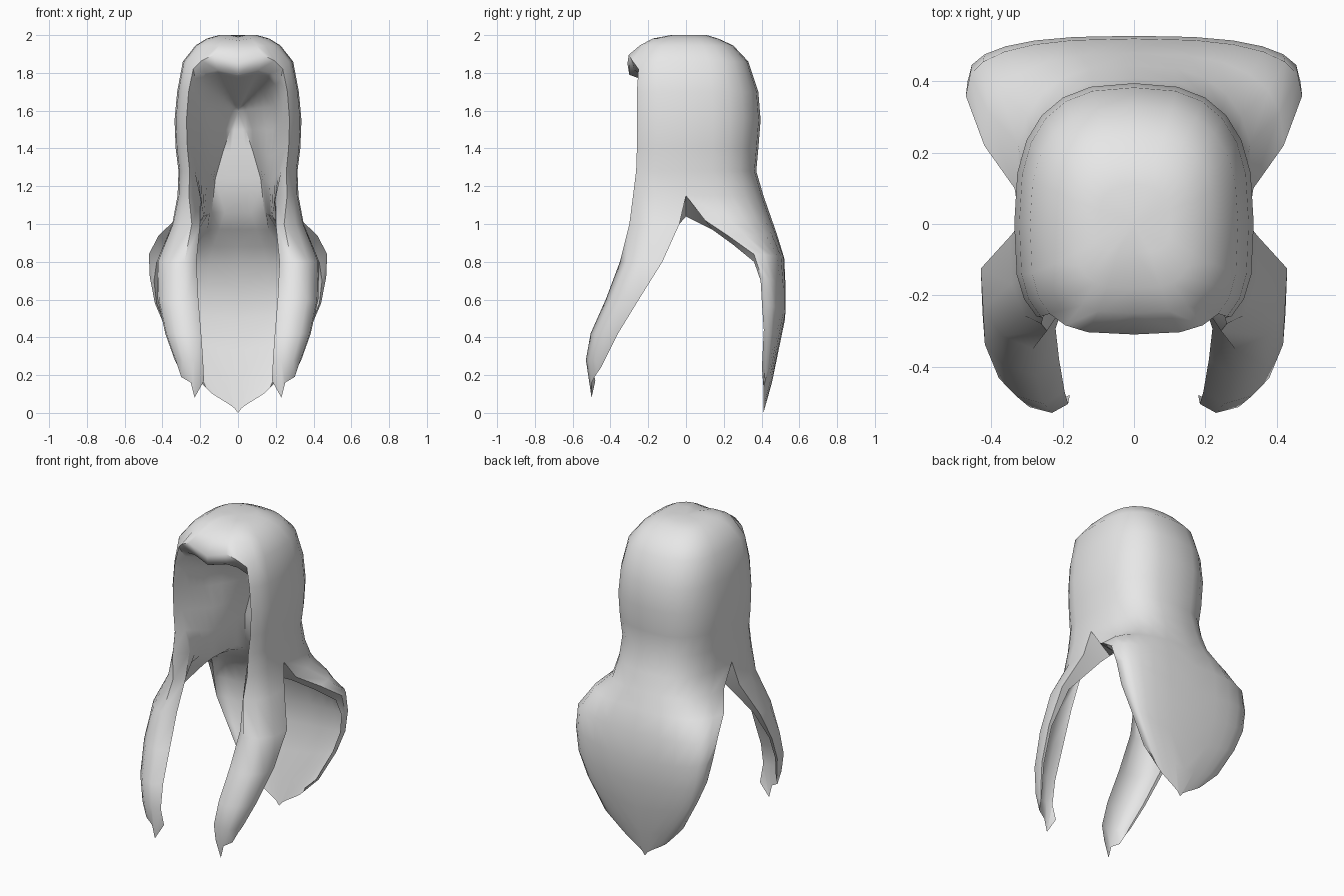
import bpy, bmesh, math
from mathutils import Vector

cube = bpy.data.objects.get("Cube")
if cube:
    bpy.data.objects.remove(cube, do_unlink=True)

FRONT, BACK = 0.6, 0.75   # squareness of the cross-section, front and back half
N = 12                    # columns from front centre to back centre


def cap_row(z, w, yf, yb):
    """Half ring from the front centre round to the back centre."""
    row = []
    for j in range(N + 1):
        t = math.pi * j / N
        p = FRONT if j < N / 2 else BACK
        y = (-yf if j < N / 2 else yb) * abs(math.cos(t)) ** p
        x = 0.0 if j in (0, N) else w * math.sin(t) ** p
        row.append((x, y, z))
    return row


def back_row(xe, ye, ze, yb, zc, p=BACK):
    """Row of the back panel from its side edge to the centre line."""
    row = []
    for j in range(7):
        u = j / 6
        a = u * math.pi / 2
        x = 0.0 if j == 6 else xe * math.cos(a) ** p
        row.append((x, ye + (yb - ye) * math.sin(a) ** BACK, ze + (zc - ze) * u))
    return row


def lock_row(z, xi, xo, yf, yb):
    """Row of a front lock from its inner edge round to its rear edge."""
    w, d = xo - xi, yb - yf
    return [(xi, yf + 0.25 * d, z), (xi + 0.3 * w, yf, z), (xi + 0.72 * w, yf + 0.16 * d, z),
            (xi + 0.97 * w, yf + 0.5 * d, z), (xo, yb, z)]


def lining_row(edge, side, back):
    """Row of the hollow: face edge, side wall, back corner, centre line."""
    e, s, b = Vector(edge), Vector(side), Vector(back)
    c = Vector((0, b.y, b.z))
    return ([e.lerp(s, k / 4) for k in range(4)] + [s.lerp(b, k / 4) for k in range(4)]
            + [b, b.lerp(c, 0.5), c])


def lock_inside(row, dx):
    """Flatter copy of a lock row, with its rear edge moved in by dx."""
    first, rear = Vector(row[0]), Vector(row[-1]) - Vector((dx, 0, 0))
    return [Vector(p).lerp(first.lerp(rear, k / 4), 0.4 if k < 4 else 1) for k, p in enumerate(row)]


bm = bmesh.new()


def add_grid(rows):
    grid = [[bm.verts.new(p) for p in row] for row in rows]
    for a, b in zip(grid, grid[1:]):
        for j in range(len(a) - 1):
            bm.faces.new((a[j], a[j + 1], b[j + 1], b[j]))


# Crown: closed rings down to the hairline, dipping along the parting
crown = [cap_row(*r) for r in [(1.995, 0, 0, 0), (2.0, 0.10, 0.08, 0.11),
                               (1.982, 0.165, 0.18, 0.17), (1.945, 0.225, 0.25, 0.25),
                               (1.86, 0.292, 0.31, 0.33)]]
for row in crown[1:4]:
    x, y, z = row[0]
    row[0] = (x, y, z - 0.01)
for j, z in enumerate((1.85, 1.895, 1.865, 1.82)):
    crown[-1][j] = (*crown[-1][j][:2], z)
add_grid(crown)

# Sides: rings left open at the face
sides = [crown[-1]] + [cap_row(*r) for r in [(1.70, 0.322, 0.32, 0.383), (1.55, 0.336, 0.32, 0.395),
                                            (1.40, 0.33, 0.32, 0.383), (1.28, 0.315, 0.325, 0.372),
                                            (1.15, 0.32, 0.345, 0.41)]]
add_grid([row[3:] for row in sides])

# Rolled edge round the face
inner = [(0.222, -0.21, 1.75), (0.24, -0.20, 1.66), (0.252, -0.20, 1.54),
         (0.25, -0.20, 1.40), (0.228, -0.20, 1.28), (0.20, -0.20, 1.15)]
brow = [(0, -0.30, 1.79), (0.11, -0.275, 1.815), (0.175, -0.25, 1.80), inner[0]]
add_grid([[p, row[3]] for p, row in zip(inner, sides)])
add_grid([brow, crown[-1][:4]])

# Hollow: roof and side walls run back to a point, widening towards the neck
apex = Vector((0, 0.22, 1.6))
lining = [lining_row(p, Vector(p).lerp(apex, 0.4), apex) for p in brow]
lining += [lining_row(*r) for r in [(inner[1], (0.18, -0.02, 1.62), apex),
                                    (inner[2], (0.185, -0.01, 1.50), (0.04, 0.23, 1.50)),
                                    (inner[3], (0.175, 0, 1.36), (0.08, 0.235, 1.38)),
                                    (inner[4], (0.165, 0, 1.22), (0.12, 0.24, 1.24)),
                                    (inner[5], (0.18, 0, 1.04), (0.14, 0.27, 1.06))]]
add_grid(lining)

# Front lock, ending in a ragged tip
lock = [[inner[-1]] + sides[-1][3:7]]
lock += [lock_row(*r) for r in [(1.0, 0.20, 0.348, -0.30, -0.035), (0.8, 0.22, 0.43, -0.35, -0.125),
                                (0.6, 0.21, 0.425, -0.425, -0.25), (0.42, 0.195, 0.385, -0.505, -0.36),
                                (0.28, 0.185, 0.335, -0.53, -0.43)]]
lock.append([(0.18, -0.48, 0.17), (0.23, -0.50, 0.08), (0.25, -0.50, 0.16),
             (0.30, -0.485, 0.19), (0.315, -0.45, 0.24)])
add_grid(lock)

# Inside of the lock and its rear edge
lock_in = [lining[-1][:5]]
lock_in += [lock_inside(row, dx) for row, dx in zip(lock[1:-1], (0.13, 0.05, 0.02, 0.015, 0.01))]
lock_in.append(lock[-1])
add_grid(lock_in)
add_grid([[a[-1], b[-1]] for a, b in zip(lock, lock_in)])

# Back panel, flaring at the shoulders and tapering to a point
back = [sides[-1][6:]]
back += [back_row(*r) for r in [(0.335, 0.10, 1.02, 0.445, 1.05), (0.42, 0.22, 0.94, 0.48, 0.95),
                                (0.472, 0.36, 0.84, 0.52, 0.82), (0.467, 0.40, 0.72, 0.528, 0.65),
                                (0.44, 0.42, 0.58, 0.525, 0.50), (0.38, 0.43, 0.44, 0.49, 0.33),
                                (0.27, 0.42, 0.24, 0.455, 0.16, 1.0), (0.18, 0.41, 0.16, 0.41, 0.0, 1.6)]]
add_grid(back)

# Inside of the back panel and its underside
back_in = [lining[-1][4:]]
back_in += [back_row(*r) for r in [(0.27, 0.14, 0.97, 0.345, 0.97), (0.36, 0.25, 0.89, 0.41, 0.88),
                                   (0.43, 0.36, 0.80, 0.465, 0.78), (0.445, 0.395, 0.70, 0.495, 0.64)]]
back_in += [[(x * 0.98, y - 0.018, z) for x, y, z in row] for row in back[5:8]]
back_in.append(back[-1])
add_grid(back_in)
add_grid([[a[0], b[0]] for a, b in zip(back, back_in)])

bmesh.ops.remove_doubles(bm, verts=bm.verts[:], dist=0.0005)
bmesh.ops.recalc_face_normals(bm, faces=bm.faces[:])
mesh = bpy.data.meshes.new("long_hair")
bm.to_mesh(mesh)
bm.free()

# Single grey material
mat = bpy.data.materials.new("light_grey")
mat.use_nodes = True
mat.diffuse_color = (0.8, 0.8, 0.8, 1)
mat.node_tree.nodes["Principled BSDF"].inputs["Base Color"].default_value = (0.8, 0.8, 0.8, 1)
mesh.materials.append(mat)

# Mirror the half and shade it smooth
hair = bpy.data.objects.new("long_hair", mesh)
bpy.context.collection.objects.link(hair)
mirror = hair.modifiers.new("Mirror", 'MIRROR')
mirror.use_clip = True
mirror.merge_threshold = 0.001
bpy.ops.object.select_all(action='DESELECT')
hair.select_set(True)
bpy.context.view_layer.objects.active = hair
bpy.ops.object.shade_smooth_by_angle(angle=math.radians(60))
